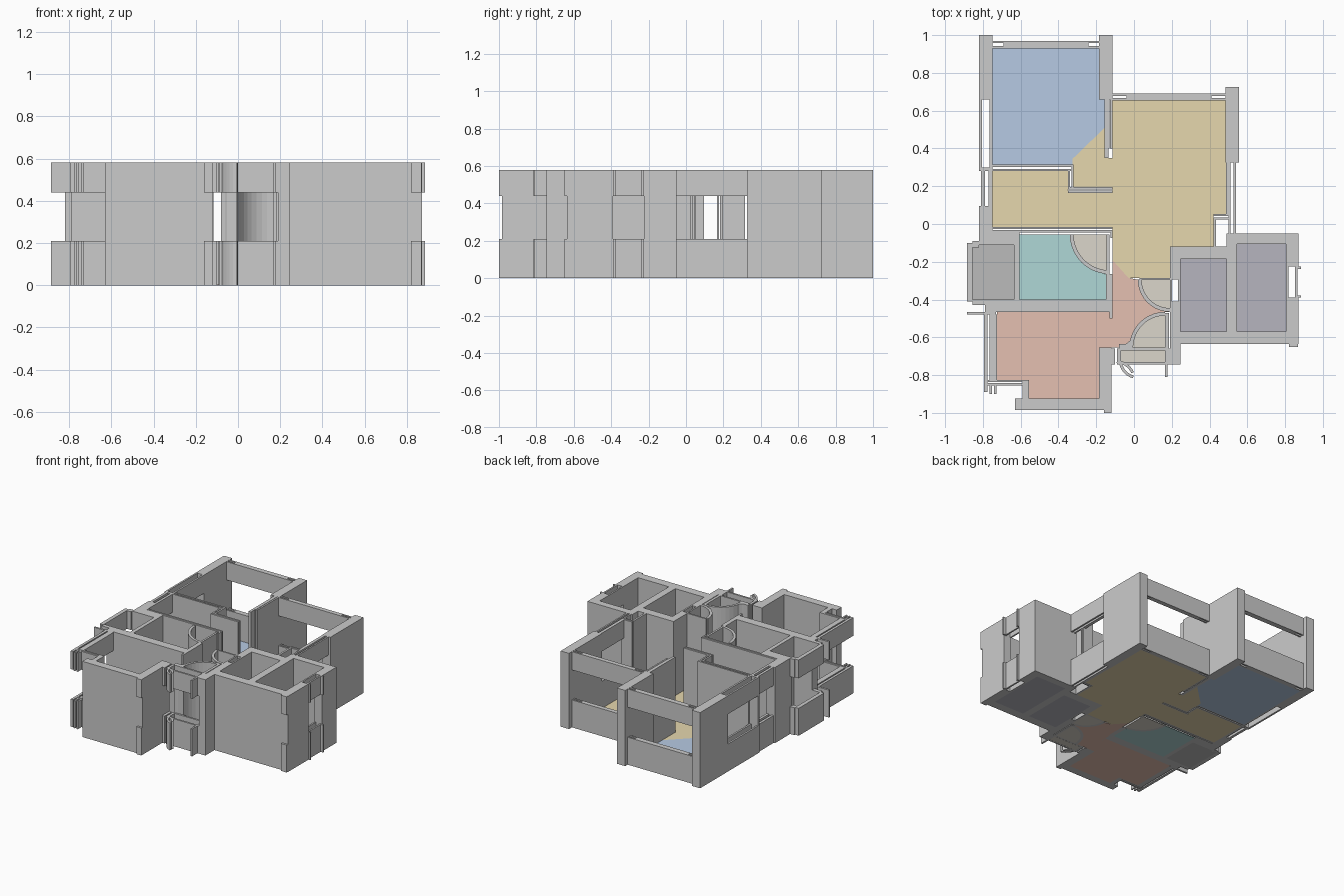
import bpy, bmesh
from math import cos, sin, radians

if "Cube" in bpy.data.objects:
    bpy.data.objects.remove(bpy.data.objects["Cube"])

H, SILL, LINTEL, FLOOR = 0.58, 0.21, 0.44, 0.004


def prism(name, pts, z0=0.0, z1=H, mat=None):
    """Extrude a plan outline from z0 to z1."""
    bm = bmesh.new()
    face = bm.faces.new([bm.verts.new((x, y, z0)) for x, y in pts])
    top = bmesh.ops.extrude_face_region(bm, geom=[face])
    verts = [g for g in top["geom"] if isinstance(g, bmesh.types.BMVert)]
    bmesh.ops.translate(bm, vec=(0, 0, z1 - z0), verts=verts)
    bmesh.ops.recalc_face_normals(bm, faces=bm.faces)
    me = bpy.data.meshes.new(name)
    bm.to_mesh(me)
    bm.free()
    ob = bpy.data.objects.new(name, me)
    bpy.context.collection.objects.link(ob)
    if mat:
        me.materials.append(mat)
    return ob


def rect(x0, x1, y0, y1):
    return [(x0, y0), (x1, y0), (x1, y1), (x0, y1)]


def wall(name, *r):
    prism(name, rect(*r))


def window(name, *r):
    """Sill below and lintel above an opening."""
    prism(name + "_sill", rect(*r), 0, SILL)
    prism(name + "_lintel", rect(*r), LINTEL, H)


def pair(kind, name, x0, x1, y0, y1, t=0.012):
    """Two thin skins with a gap, along the longer side."""
    if x1 - x0 > y1 - y0:
        kind(name + "_a", x0, x1, y0, y0 + t)
        kind(name + "_b", x0, x1, y1 - t, y1)
    else:
        kind(name + "_a", x0, x0 + t, y0, y1)
        kind(name + "_b", x1 - t, x1, y0, y1)


def arc(cx, cy, r, a0, a1, n=10):
    return [(cx + r * cos(radians(a0 + (a1 - a0) * i / n)),
             cy + r * sin(radians(a0 + (a1 - a0) * i / n))) for i in range(n + 1)]


def door(name, cx, cy, r, a0, a1, mat, t=0.02):
    """Curved door swing wall with a pale floor wedge inside."""
    prism(name + "_swing", arc(cx, cy, r, a0, a1) + arc(cx, cy, r - t, a1, a0))
    prism(name + "_floor", [(cx, cy)] + arc(cx, cy, r - t, a0, a1), 0, FLOOR, mat)


def material(name, *rgb):
    m = bpy.data.materials.new(name)
    m.diffuse_color = (*rgb, 1)
    m.use_nodes = True
    m.node_tree.nodes["Principled BSDF"].inputs["Base Color"].default_value = m.diffuse_color
    return m


blue = material("blue", .47, .59, .77)
yellow = material("yellow", .79, .68, .42)
teal = material("teal", .43, .68, .67)
pink = material("pink", .78, .53, .44)
lilac = material("lilac", .47, .46, .52)
grey = material("grey", .50, .50, .50)
beige = material("beige", .71, .67, .60)

# Back-left bedroom
wall("bedroom_pillar_left", -.82, -.75, .66, 1)
wall("bedroom_pillar_right", -.185, -.115, .66, 1)
window("bedroom_back_window", -.69, -.24, .93, .97)
for x0, x1 in ((-.75, -.69), (-.24, -.185)):
    pair(window, "bedroom_back_frame", x0, x1, .93, .97)
pair(window, "bedroom_side_window", -.82, -.75, .30, .66, .014)
wall("bedroom_partition", -.155, -.13, .40, .66)
wall("bedroom_partition_skin", -.127, -.115, .40, .66)
wall("bedroom_partition_end", -.155, -.135, .35, .40)
pair(wall, "bedroom_front_wall", -.75, -.332, .28, .315)
pair(wall, "closet_side", -.35, -.32, .195, .28)
wall("closet_corner", -.332, -.32, .28, .315)
pair(wall, "closet_front", -.35, -.115, .165, .195)

# Living room
window("living_back_window", -.04, .41, .655, .69)
for x0, x1 in ((-.115, -.04), (.41, .485)):
    pair(window, "living_back_frame", x0, x1, .655, .69)
wall("living_pillar", .485, .555, .325, .725)
pair(window, "living_side_window", .50, .54, -.05, .325)
window("living_side_inner", .488, .50, .05, .325)
pair(wall, "living_ledge", .42, .51, .025, .052, .01)
wall("living_niche_wall", .42, .435, -.12, .025)

# Corridor's outer side
pair(window, "corridor_window", -.81, -.75, .095, .28, .02)
wall("corridor_pillar", -.82, -.75, -.045, .095)
wall("corridor_jamb", -.82, -.75, .28, .30)
pair(wall, "corridor_front_wall", -.75, -.115, -.045, -.015)
wall("corridor_wall_end", -.125, -.115, -.075, -.045)

# Bathroom and balcony
wall("bath_corner_block", -.82, -.605, -.11, -.045)
wall("bath_side_wall", -.635, -.605, -.40, -.11)
wall("bath_front_wall", -.79, -.115, -.465, -.40)
wall("bath_stub", -.148, -.115, -.40, -.265)
wall("bath_front_stub", -.13, -.115, -.50, -.465)
window("balcony_window", -.885, -.855, -.41, -.10)
window("balcony_back", -.855, -.82, -.125, -.09)
window("balcony_front", -.855, -.79, -.43, -.40)
window("balcony_rail", -.885, -.73, -.48, -.465)

# Front-left room
window("front_room_window", -.765, -.725, -.83, -.48)
window("front_room_outer_frame", -.795, -.775, -.89, -.48)
pair(window, "front_room_sill", -.775, -.565, -.855, -.825)
for x in (-.765, -.74):
    window("front_room_post", x, x + .012, -.90, -.855)
wall("front_room_jamb", -.59, -.555, -.925, -.825)
wall("front_room_front_wall", -.63, -.185, -.985, -.925)
wall("front_room_side_wall", -.185, -.12, -.985, -.655)
window("front_room_corner", -.16, -.12, -1, -.985)

# Right-hand shafts
wall("shaft_back_wall_small", .19, .49, -.185, -.12)
wall("shaft_back_wall_large", .545, .87, -.105, -.05)
wall("shaft_middle_wall", .49, .545, -.57, -.05)
wall("shaft_front_wall", .245, .87, -.635, -.57)
wall("shaft_left_wall_back", .19, .245, -.295, -.185)
wall("shaft_left_wall_front", .19, .245, -.745, -.41)
pair(wall, "shaft_left_slot", .19, .245, -.41, -.295)
wall("shaft_right_wall_back", .805, .87, -.225, -.105)
wall("shaft_right_wall_front", .805, .87, -.57, -.39)
pair(window, "shaft_right_window", .805, .865, -.39, -.225)
for y in (-.39, -.237):
    window("shaft_window_trim", .865, .885, y, y + .012)
window("shaft_corner_trim", .82, .868, -.65, -.635)

# Entrance
pair(window, "entrance_threshold", -.07, .165, -.745, -.655, .014)
pair(window, "entrance_left_jamb", -.12, -.07, -.745, -.66, .02)
wall("entrance_leaf", .165, .185, -.66, -.47)
window("entrance_right_jamb", .165, .19, -.745, -.66)
window("entrance_post", .165, .178, -.81, -.745)
prism("entrance_floor", rect(-.07, .165, -.73, -.67), 0, FLOOR, beige)
prism("entrance_hook_a", arc(-.08, -.57, .09, 270, 345, 6) + arc(-.08, -.57, .075, 345, 270, 6))
for z0, z1 in ((0, SILL), (LINTEL, H)):
    prism("entrance_hook_b", arc(-.1, -.83, .11, 25, 85, 6) + arc(-.1, -.83, .095, 85, 25, 6), z0, z1)
    prism("entrance_hook_c", arc(.02, -.72, .10, 190, 255, 6) + arc(.02, -.72, .085, 255, 190, 6), z0, z1)
wall("entrance_clutter", -.08, -.02, -.655, -.635)

# Door swings
door("bath_door", -.13, -.055, .21, 180, 270, beige)
wall("bath_door_leaf", -.145, -.13, -.265, -.055)
door("entrance_door", .165, -.655, .19, 90, 180, beige)
door("hall_door", .19, -.295, .17, 180, 270, beige)
wall("hall_door_leaf", .03, .19, -.297, -.285)

# Coloured room floors
prism("bedroom_floor", [(-.75, .315), (-.75, .93), (-.185, .93), (-.185, .66), (-.155, .66),
                        (-.155, .51), (-.325, .345), (-.325, .315)], 0, FLOOR, blue)
prism("living_floor", [(-.75, -.015), (-.75, .28), (-.35, .28), (-.35, .165), (-.115, .165),
                       (-.115, .195), (-.325, .195), (-.325, .345), (-.155, .51), (-.155, .35),
                       (-.115, .35), (-.115, .655), (.488, .655), (.488, .05), (.42, .05),
                       (.42, -.12), (.19, -.12), (.19, -.285), (-.03, -.285), (-.115, -.19),
                       (-.115, -.015)], 0, FLOOR, yellow)
prism("bath_floor", [(-.605, -.40), (-.148, -.40), (-.148, -.265)]
      + arc(-.13, -.055, .21, 270, 180)[1:] + [(-.605, -.055)], 0, FLOOR, teal)
prism("front_room_floor", [(-.725, -.465), (-.13, -.465), (-.115, -.4), (-.115, -.19), (-.03, -.285)]
      + arc(.19, -.295, .17, 180, 270) + arc(.165, -.655, .19, 90, 180)
      + [(-.185, -.655), (-.185, -.925), (-.555, -.925), (-.555, -.825), (-.725, -.825)],
      0, FLOOR, pink)
prism("balcony_floor", rect(-.855, -.635, -.40, -.11), 0, FLOOR, grey)
prism("small_shaft_floor", rect(.245, .49, -.57, -.185), 0, FLOOR, lilac)
prism("large_shaft_floor", rect(.545, .805, -.57, -.105), 0, FLOOR, lilac)
